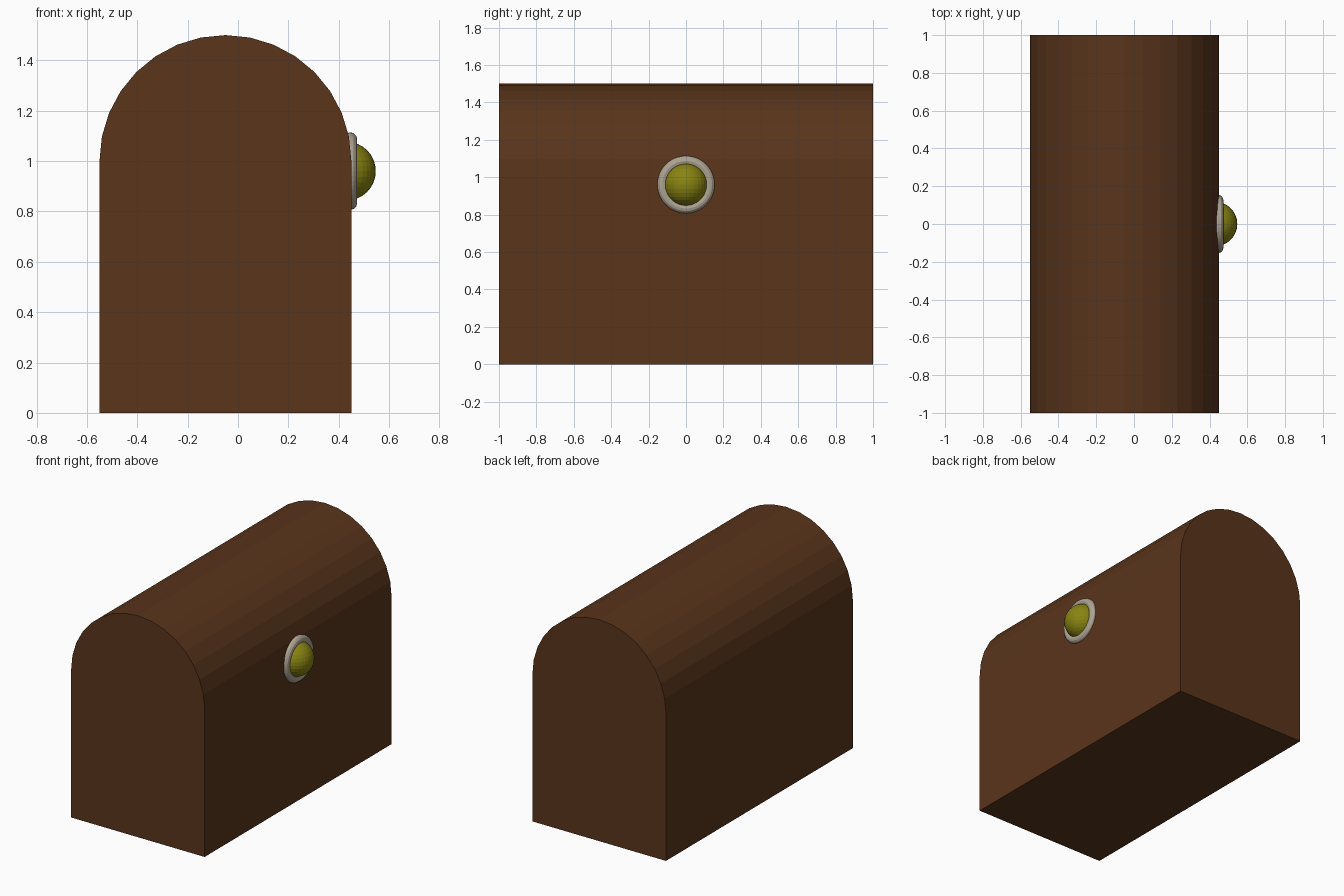
import bpy, bmesh, math

if "Cube" in bpy.data.objects:
    bpy.data.objects.remove(bpy.data.objects["Cube"])

CX = -0.05  # chest centre in x


def paint(obj, name, rgb):
    mat = bpy.data.materials.get(name) or bpy.data.materials.new(name)
    mat.diffuse_color = (*rgb, 1)
    mat.use_nodes = True
    mat.node_tree.nodes["Principled BSDF"].inputs["Base Color"].default_value = mat.diffuse_color
    obj.data.materials.append(mat)


def extrude_profile(name, points, y0, y1):
    """Solid made by extruding an xz outline along y."""
    bm = bmesh.new()
    face = bm.faces.new([bm.verts.new((x, y0, z)) for x, z in points])
    out = bmesh.ops.extrude_face_region(bm, geom=[face])
    moved = [v for v in out["geom"] if isinstance(v, bmesh.types.BMVert)]
    bmesh.ops.translate(bm, verts=moved, vec=(0, y1 - y0, 0))
    bmesh.ops.recalc_face_normals(bm, faces=bm.faces)
    mesh = bpy.data.meshes.new(name)
    bm.to_mesh(mesh)
    bm.free()
    obj = bpy.data.objects.new(name, mesh)
    bpy.context.collection.objects.link(obj)
    return obj


BROWN, GOLD, SILVER = (0.10, 0.035, 0.011), (0.25, 0.23, 0.006), (0.42, 0.37, 0.29)

# Chest body
body = extrude_profile("chest_body", [(CX - 0.5, 0), (CX + 0.5, 0), (CX + 0.5, 1), (CX - 0.5, 1)], -1, 1)
paint(body, "brown_wood", BROWN)

# Barrel lid: half of a 32-sided cylinder
arc = [math.pi * i / 16 for i in range(17)]
lid = extrude_profile("barrel_lid", [(CX + 0.5 * math.cos(a), 1 + 0.5 * math.sin(a)) for a in arc], -1, 1)
paint(lid, "brown_wood", BROWN)

# Lock ring on the side
bpy.ops.mesh.primitive_torus_add(major_segments=48, minor_segments=12, major_radius=0.127,
                                 minor_radius=0.027, location=(0.446, 0, 0.96),
                                 rotation=(0, math.pi / 2, 0))
ring = bpy.context.object
ring.name = "lock_ring"
paint(ring, "pale_metal", SILVER)

# Lock knob
bpy.ops.mesh.primitive_uv_sphere_add(segments=32, ring_count=16, radius=0.117, location=(0.43, 0, 0.96))
knob = bpy.context.object
knob.name = "lock_knob"
paint(knob, "gold", GOLD)
